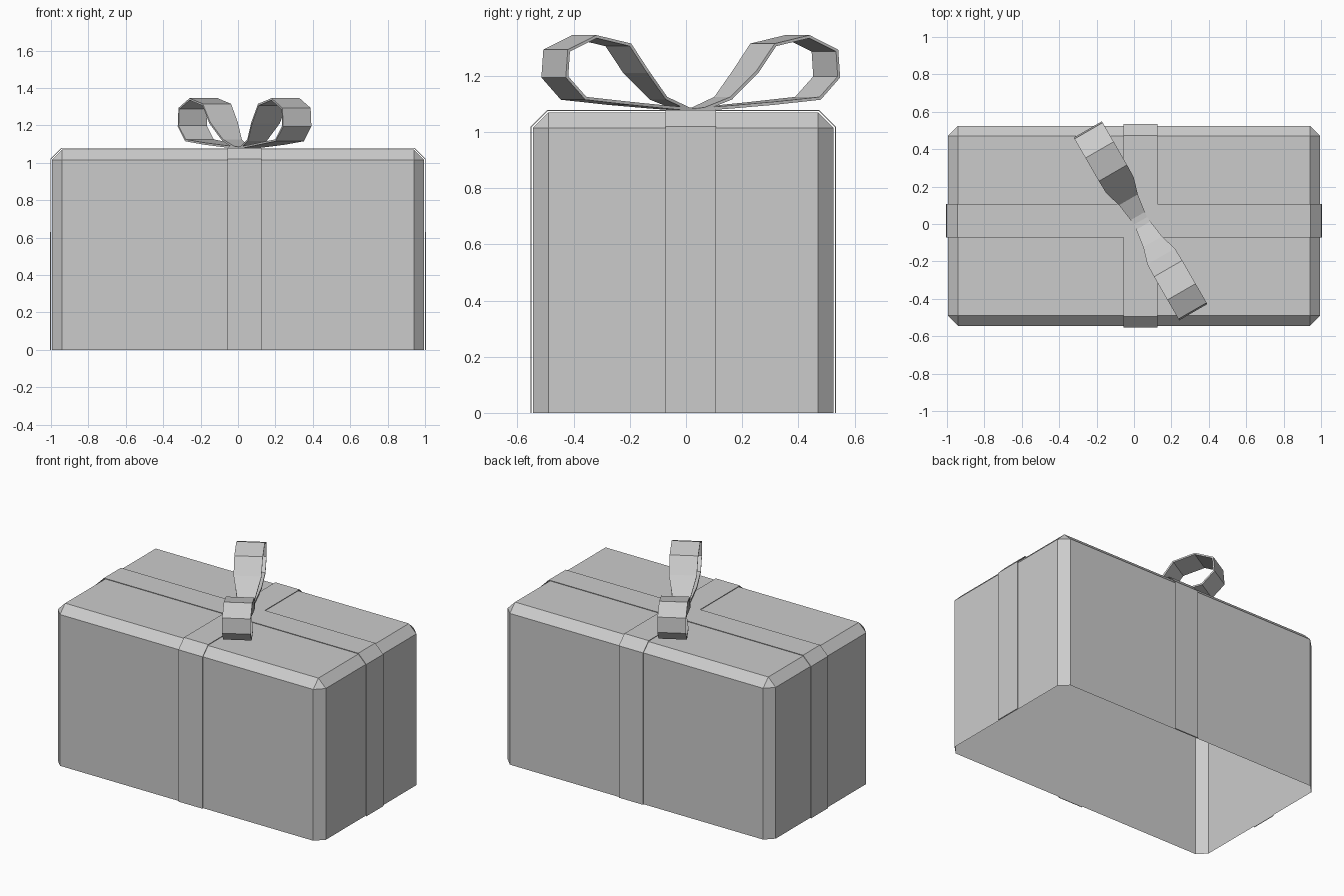
import bpy, bmesh, math
from mathutils import Vector

if "Cube" in bpy.data.objects:
    bpy.data.objects.remove(bpy.data.objects["Cube"])

CX, CY = 0.035, 0.017          # where the ribbons cross
X, Y0, Y1, H, C = 0.995, -0.545, 0.525, 1.07, 0.055


def finish(name, bm, thickness=0):
    me = bpy.data.meshes.new(name)
    bm.normal_update()
    bm.to_mesh(me)
    bm.free()
    ob = bpy.data.objects.new(name, me)
    bpy.context.collection.objects.link(ob)
    if thickness:
        mod = ob.modifiers.new("thickness", 'SOLIDIFY')
        mod.thickness = thickness
        mod.offset = -1
    return ob


def strip(name, path, sides, thickness):
    """Ribbon along path; sides[i] is the half-width vector at each point."""
    bm = bmesh.new()
    rows = [(bm.verts.new(p - w), bm.verts.new(p + w)) for p, w in zip(path, sides)]
    for (a, b), (c, d) in zip(rows, rows[1:]):
        bm.faces.new((a, c, d, b))
    return finish(name, bm, thickness)


# Box: open underneath, chamfered on the upright and top edges
bm = bmesh.new()
bmesh.ops.create_cube(bm, size=1)
for v in bm.verts:
    v.co = (v.co.x * 2 * X, (Y0 + Y1) / 2 + v.co.y * (Y1 - Y0), (v.co.z + 0.5) * H)
bottom = [f for f in bm.faces if f.calc_center_median().z < 0.01]
bmesh.ops.delete(bm, geom=bottom, context='FACES_ONLY')
edges = [e for e in bm.edges if max(v.co.z for v in e.verts) > 0.5]
bmesh.ops.bevel(bm, geom=edges, offset=C, offset_type='OFFSET', segments=1,
                affect='EDGES', profile=0.5)
finish("gift_box", bm)


# Flat ribbons wrapped over the box
def wrap(lo, hi, t=0.005):
    return [(lo - t, 0), (lo - t, H - C + t / 2), (lo + C - t / 2, H + t),
            (hi - C + t / 2, H + t), (hi + t, H - C + t / 2), (hi + t, 0)]


half = 0.09
long_path = [Vector((u, CY, z)) for u, z in wrap(-X, X)]
strip("long_ribbon", long_path, [Vector((0, -half, 0))] * 6, 0.004)
short_path = [Vector((CX, u, z)) for u, z in wrap(Y0, Y1)]
strip("short_ribbon", short_path, [Vector((half, 0, 0))] * 6, 0.004)

# Bow loops: (distance from knot, height, half-width)
loop = [(0.0, 1.076, 0.04), (0.13, 1.125, 0.058), (0.22, 1.217, 0.085),
        (0.295, 1.315, 0.087), (0.438, 1.345, 0.087), (0.556, 1.293, 0.087),
        (0.564, 1.194, 0.087), (0.484, 1.115, 0.087), (0.3, 1.097, 0.08),
        (0.14, 1.084, 0.058), (0.0, 1.074, 0.04)]
along = Vector((-0.5, math.sqrt(0.75), 0))
across = Vector((math.sqrt(0.75), 0.5, 0))
for name, s in (("back_bow_loop", 1), ("front_bow_loop", -1)):
    path = [Vector((CX, CY, z)) + along * s * d for d, z, w in loop]
    strip(name, path, [across * -s * w for d, z, w in loop], 0.011)
